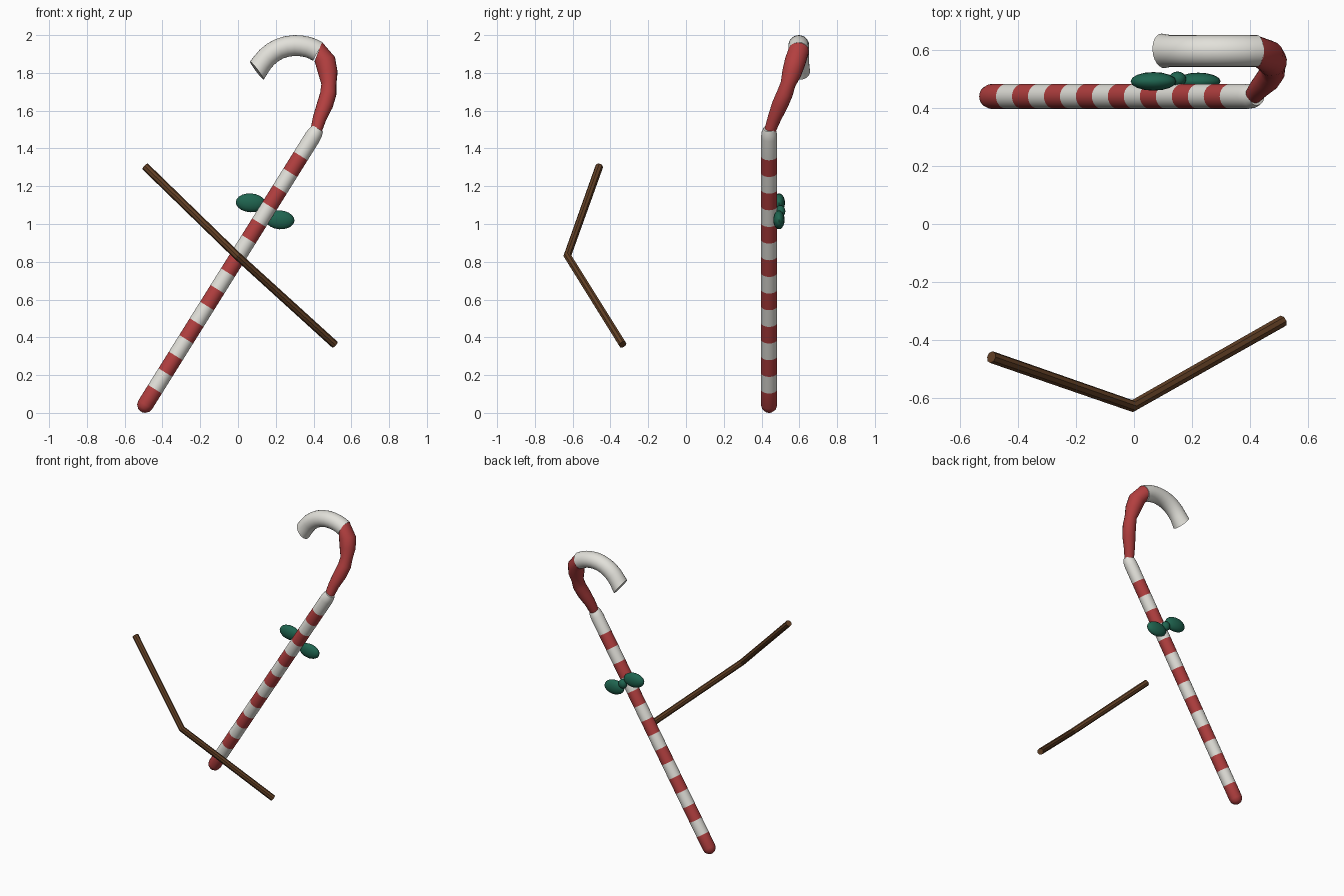
import bpy, bmesh, math
from mathutils import Vector, Matrix

cube = bpy.data.objects.get("Cube")
if cube:
    bpy.data.objects.remove(cube)


def material(name, rgb):
    m = bpy.data.materials.new(name)
    m.use_nodes = True
    m.diffuse_color = (*rgb, 1)
    m.node_tree.nodes["Principled BSDF"].inputs["Base Color"].default_value = (*rgb, 1)
    return m


RED = material("candy red", (0.45, 0.05, 0.05))
WHITE = material("candy white", (0.76, 0.75, 0.70))
GREEN = material("ribbon green", (0.014, 0.13, 0.08))
BROWN = material("bark brown", (0.12, 0.05, 0.018))


def finish(bm, name, mats, angle=50):
    bmesh.ops.recalc_face_normals(bm, faces=bm.faces[:])
    mesh = bpy.data.meshes.new(name)
    bm.to_mesh(mesh)
    bm.free()
    ob = bpy.data.objects.new(name, mesh)
    for m in mats:
        mesh.materials.append(m)
    bpy.context.scene.collection.objects.link(ob)
    bpy.ops.object.select_all(action='DESELECT')
    ob.select_set(True)
    bpy.context.view_layer.objects.active = ob
    bpy.ops.object.shade_smooth_by_angle(angle=math.radians(angle))
    return ob


def tube(name, path, radii, sides, mats, colour_of=lambda i: 0, end_tangent=None, angle=50):
    """Sweep a round section along a path; colour_of gives each segment's material."""
    path = [Vector(p) for p in path]
    last = len(path) - 1
    bm = bmesh.new()
    rings, across = [], None
    for i, p in enumerate(path):
        before = (p - path[max(i - 1, 0)]).normalized()
        after = (path[min(i + 1, last)] - p).normalized()
        t = (before + after).normalized()
        if i == last and end_tangent:
            t = Vector(end_tangent).normalized()
        u = across if across else Vector((0, 1, 0))
        u = (u - t * u.dot(t)).normalized()
        across = u
        v = t.cross(u)
        rings.append([bm.verts.new(p + radii[i] * (u * math.cos(a) + v * math.sin(a)))
                      for a in (math.tau * k / sides for k in range(sides))])
    for i in range(last):
        for k in range(sides):
            n = (k + 1) % sides
            f = bm.faces.new((rings[i][k], rings[i][n], rings[i + 1][n], rings[i + 1][k]))
            f.material_index = colour_of(i)
    bm.faces.new(rings[0]).material_index = colour_of(0)
    bm.faces.new(rings[-1]).material_index = colour_of(last - 1)
    return finish(bm, name, mats, angle)


# Striped shaft: rounded foot, equal bands, tapered neck
FOOT = Vector((-0.491, 0.44, 0.043))
AXIS = Vector((0.53, 0, 0.848)).normalized()
R, BAND, BANDS = 0.043, 0.104, 15
stations = [(-R * math.cos(a), R * math.sin(a))
            for a in (math.radians(d) for d in (8, 30, 60, 90))]
cap = len(stations) - 1
stations += [(0.097 + BAND * i, R) for i in range(BANDS)]
stations += [(1.67, R), (1.70, 0.040), (1.725, 0.031)]
tube("striped_shaft", [FOOT + AXIS * s for s, r in stations], [r for s, r in stations],
     24, [RED, WHITE],
     lambda i: 0 if i <= cap else min(i - cap, BANDS) % 2)

# Red lower bend of the hook
bend = [(0.412, 0.443, 1.49, 0.030), (0.432, 0.468, 1.56, 0.036), (0.460, 0.497, 1.63, 0.043),
        (0.478, 0.523, 1.69, 0.043), (0.481, 0.540, 1.74, 0.040), (0.476, 0.560, 1.80, 0.052),
        (0.463, 0.578, 1.86, 0.056), (0.425, 0.595, 1.912, 0.055)]
tube("hook_bend", [p[:3] for p in bend], [p[3] for p in bend], 16, [RED],
     end_tangent=(-0.9, 0, 0.35))

# White curl of the hook
curl = [(0.423, 1.913), (0.396, 1.927), (0.368, 1.937), (0.334, 1.943), (0.299, 1.945),
        (0.258, 1.940), (0.220, 1.928), (0.185, 1.909), (0.153, 1.883), (0.126, 1.851),
        (0.100, 1.812)]
tube("hook_curl", [(x, 0.597, z) for x, z in curl], [0.055] * 10 + [0.06], 24, [WHITE],
     end_tangent=(-0.8, -0.1, -0.6))


# Ribbon bow: two loops and a knot
def pod(name, centre, size, tilt=0):
    bm = bmesh.new()
    bmesh.ops.create_uvsphere(bm, u_segments=16, v_segments=10, radius=1)
    bm.transform(Matrix.Translation(centre) @ Matrix.Rotation(math.radians(tilt), 4, 'Y')
                 @ Matrix.Diagonal((*size, 1)))
    return finish(bm, name, [GREEN])


pod("bow_loop_right", (0.067, 0.492, 1.112), (0.079, 0.032, 0.050), 4)
pod("bow_loop_left", (0.222, 0.492, 1.022), (0.077, 0.030, 0.050), 4)
pod("bow_knot", (0.150, 0.500, 1.067), (0.030, 0.026, 0.032))

# Bent twig standing in front of the cane
tube("bent_twig", [(-0.492, -0.459, 1.305), (-0.005, -0.628, 0.832), (0.512, -0.335, 0.362)],
     [0.021] * 3, 8, [BROWN], angle=30)
